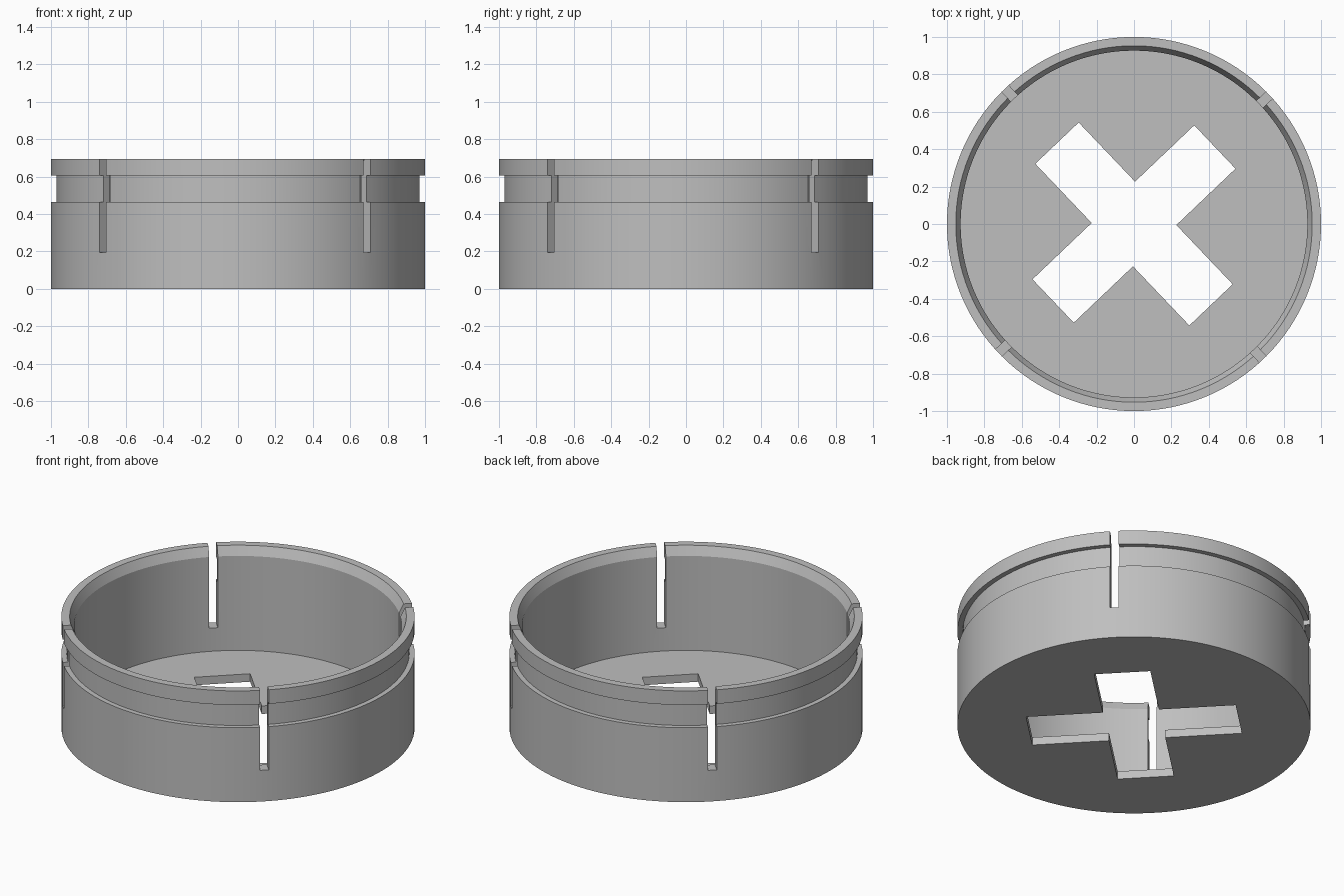
import bpy, bmesh, math
from mathutils import Matrix

if "Cube" in bpy.data.objects:
    bpy.data.objects.remove(bpy.data.objects["Cube"])

ANGLE = math.radians(43.6)   # direction of the floor cross and wall slits
SEGMENTS = 128

grey = bpy.data.materials.new("plain grey")
grey.diffuse_color = (0.52, 0.52, 0.52, 1)
grey.use_nodes = True
grey.node_tree.nodes["Principled BSDF"].inputs["Base Color"].default_value = grey.diffuse_color


def finish(bm, name):
    bmesh.ops.recalc_face_normals(bm, faces=bm.faces)
    mesh = bpy.data.meshes.new(name)
    bm.to_mesh(mesh)
    bm.free()
    obj = bpy.data.objects.new(name, mesh)
    bpy.context.collection.objects.link(obj)
    mesh.materials.append(grey)
    return obj


# Round cup: turned profile with outer groove, chamfered rim and thin floor
profile = [(0, 0), (1, 0), (1, 0.465), (0.97, 0.465), (0.97, 0.607), (1, 0.607),
           (1, 0.695), (0.953, 0.695), (0.927, 0.64), (0.927, 0.05), (0, 0.05)]
bm = bmesh.new()
verts = [bm.verts.new((r, 0, z)) for r, z in profile]
edges = [bm.edges.new(pair) for pair in zip(verts, verts[1:])]
bmesh.ops.spin(bm, geom=verts + edges, axis=(0, 0, 1), cent=(0, 0, 0),
               angle=math.tau, steps=SEGMENTS, use_merge=True)
bmesh.ops.remove_doubles(bm, verts=bm.verts, dist=1e-5)
cup = finish(bm, "round_cup")

# Cross cutter for the floor
bm = bmesh.new()
a, r = 0.16, 0.597
outline = [(r, -a), (r, a), (a, a), (a, r), (-a, r), (-a, a),
           (-r, a), (-r, -a), (-a, -a), (-a, -r), (a, -r), (a, -a)]
face = bm.faces.new([bm.verts.new((x, y, -0.1)) for x, y in outline])
top = bmesh.ops.extrude_face_region(bm, geom=[face])["geom"]
bmesh.ops.translate(bm, vec=(0, 0, 0.3),
                    verts=[v for v in top if isinstance(v, bmesh.types.BMVert)])
bmesh.ops.rotate(bm, verts=bm.verts, matrix=Matrix.Rotation(ANGLE, 3, 'Z'))
cross = finish(bm, "cross_cutter")

# Four slit cutters through the wall
bm = bmesh.new()
for i in range(4):
    place = (Matrix.Rotation(ANGLE + i * math.pi / 2, 4, 'Z')
             @ Matrix.Translation((0.95, 0, 0.595))
             @ Matrix.Diagonal((0.3, 0.05, 0.8, 1)))
    bmesh.ops.create_cube(bm, size=1, matrix=place)
slits = finish(bm, "slit_cutter")

for cutter in (cross, slits):
    cut = cup.modifiers.new(cutter.name, 'BOOLEAN')
    cut.operation = 'DIFFERENCE'
    cut.solver = 'EXACT'
    cut.object = cutter
bpy.context.view_layer.objects.active = cup
cup.select_set(True)
for name in ("cross_cutter", "slit_cutter"):
    bpy.ops.object.modifier_apply(modifier=name)
for cutter in (cross, slits):
    bpy.data.objects.remove(cutter)

# Smooth round walls with sharp rims
bpy.ops.object.select_all(action='DESELECT')
cup.select_set(True)
bpy.ops.object.shade_smooth_by_angle(angle=math.radians(20))
